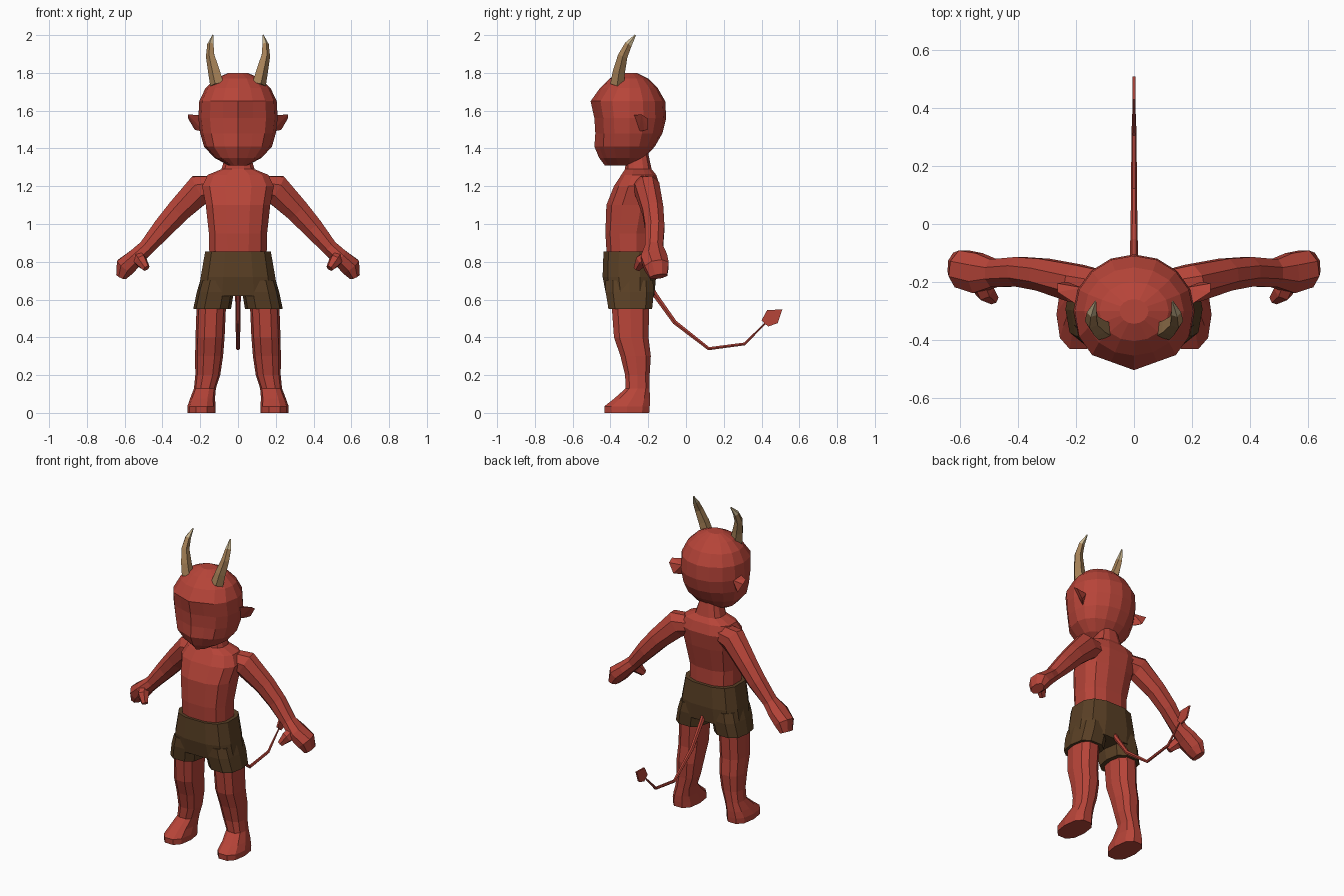
import bpy, bmesh
from math import sin, cos, pi, copysign
from mathutils import Vector

old = bpy.data.objects.get("Cube")
if old:
    bpy.data.objects.remove(old)


def material(name, rgb):
    m = bpy.data.materials.new(name)
    m.use_nodes = True
    m.diffuse_color = (*rgb, 1)
    m.node_tree.nodes["Principled BSDF"].inputs["Base Color"].default_value = (*rgb, 1)
    return m


RED = material("red_skin", (0.47, 0.058, 0.04))
BROWN = material("brown_cloth", (0.10, 0.05, 0.018))
TAN = material("tan_horn", (0.38, 0.22, 0.095))
CREAM = material("cream_horn_tip", (0.58, 0.46, 0.27))


def finish(name, bm, mats, mirror=False):
    bmesh.ops.recalc_face_normals(bm, faces=bm.faces)
    me = bpy.data.meshes.new(name)
    bm.to_mesh(me)
    bm.free()
    for m in mats:
        me.materials.append(m)
    ob = bpy.data.objects.new(name, me)
    bpy.context.collection.objects.link(ob)
    if mirror:
        mod = ob.modifiers.new("mirror", "MIRROR")
        mod.use_mirror_merge = False
    return ob


def skin(rings):
    """Join rings of points into a closed, capped surface."""
    bm = bmesh.new()
    loops = [[bm.verts.new(p) for p in r] for r in rings]
    n = len(loops[0])
    for a, b in zip(loops, loops[1:]):
        for i in range(n):
            j = (i + 1) % n
            bm.faces.new((a[i], a[j], b[j], b[i]))
    bm.faces.new(loops[0])
    bm.faces.new(loops[-1])
    return bm


def stack(rows, n, power=1.0, yc=None, wedge=None):
    """Horizontal rings from rows of (z, x centre, x radius, front y, back y)."""
    rings = []
    for z, xc, rx, yf, yb in rows:
        mid = (yf + yb) / 2 if yc is None else yc
        ring = []
        for k in range(n):
            a = 2 * pi * (k + (0 if wedge else 0.5)) / n
            s, c = (copysign(abs(v) ** power, v) if abs(v) > 1e-6 else 0 for v in (sin(a), cos(a)))
            depth = abs(c)
            if c > 0 and wedge and z < wedge:      # face ridge
                depth = 1 - 0.36 * abs(s) if abs(s) < 0.75 else c * 1.15
            y = mid - depth * (mid - yf) if c > 0 else mid + depth * (yb - mid)
            ring.append((xc + rx * s, y, z))
        rings.append(ring)
    return skin(rings)


def tube(path, n, hint):
    """Tube along rows of (x, y, z, radius across, radius along the hint axis)."""
    pts = [Vector(p[:3]) for p in path]
    rings = []
    for i, p in enumerate(path):
        t = (pts[min(i + 1, len(pts) - 1)] - pts[max(i - 1, 0)]).normalized()
        v = Vector(hint)
        v = (v - t * v.dot(t)).normalized()
        u = t.cross(v)
        rings.append([pts[i] + u * p[3] * cos(2 * pi * (k + 0.5) / n)
                      + v * p[4] * sin(2 * pi * (k + 0.5) / n) for k in range(n)])
    return skin(rings)


def hull(points):
    bm = bmesh.new()
    for p in points:
        bm.verts.new(p)
    bmesh.ops.convex_hull(bm, input=bm.verts)
    return bm


# Head with a ridged face and pointed chin
head = stack([
    (1.31, 0, .05, -.43, -.29), (1.35, 0, .125, -.46, -.22), (1.41, 0, .18, -.485, -.165),
    (1.48, 0, .2, -.48, -.125), (1.56, 0, .21, -.485, -.105), (1.65, 0, .205, -.505, -.11),
    (1.72, 0, .172, -.455, -.15), (1.77, 0, .12, -.405, -.2), (1.80, 0, .05, -.345, -.26),
], 16, yc=-.3, wedge=1.68)
finish("head", head, [RED])

# Ears
finish("ears", hull([(.18, -.29, 1.575), (.18, -.25, 1.49), (.18, -.22, 1.56),
                     (.265, -.235, 1.58), (.265, -.205, 1.56), (.23, -.2, 1.5),
                     (.215, -.22, 1.495)]), [RED], True)

# Horns, with paler tips chosen by height
horns = tube([(.108, -.365, 1.74, .04, .038), (.125, -.355, 1.81, .034, .034),
              (.145, -.335, 1.89, .025, .027), (.145, -.305, 1.95, .018, .02),
              (.133, -.268, 2.0, .003, .004)], 5, (0, 1, 0))
for f in horns.faces:
    f.material_index = int(f.calc_center_median().z > 1.94)
finish("horns", horns, [TAN, CREAM], True)

# Torso and neck
torso = stack([
    (.80, 0, .155, -.42, -.185), (.95, 0, .158, -.43, -.185), (1.10, 0, .175, -.425, -.15),
    (1.2, 0, .195, -.385, -.135), (1.26, 0, .165, -.345, -.155), (1.29, 0, .09, -.325, -.18),
    (1.38, 0, .062, -.315, -.2),
], 12, .75)
finish("torso", torso, [RED])

# Arms, hands and thumbs
finish("arms", tube([
    (.1, -.225, 1.2, .06, .065), (.2, -.205, 1.185, .085, .07), (.315, -.175, 1.07, .068, .06),
    (.395, -.165, .98, .06, .055), (.485, -.17, .875, .045, .052), (.54, -.17, .825, .048, .075),
    (.595, -.155, .775, .058, .07), (.618, -.145, .722, .03, .05),
], 8, (0, 1, 0)), [RED], True)
finish("thumbs", tube([(.54, -.18, .84, .035, .035), (.515, -.235, .805, .037, .035),
                       (.485, -.26, .765, .02, .02)], 6, (1, 0, 0)), [RED], True)

# Shorts: hip section and two leg sections
finish("shorts_hips", stack([
    (.62, 0, .218, -.425, -.165), (.72, 0, .202, -.445, -.155), (.855, 0, .178, -.44, -.165),
], 12, .7), [BROWN])
finish("shorts_legs", stack([
    (.55, .137, .1, -.415, -.175), (.64, .12, .098, -.43, -.165), (.7, .11, .09, -.43, -.17),
], 10, .75), [BROWN], True)

# Legs running down into feet
finish("legs", stack([
    (0, .193, .075, -.435, -.19), (.035, .193, .075, -.437, -.187), (.075, .188, .066, -.385, -.187),
    (.13, .175, .058, -.322, -.19), (.2, .16, .066, -.325, -.19), (.3, .153, .074, -.35, -.183),
    (.4, .148, .077, -.385, -.195), (.6, .14, .078, -.4, -.19),
], 10, .8), [RED], True)

# Tail with a flat pointed tip
finish("tail", tube([
    (0, -.21, .70, .016, .016), (0, -.16, .62, .015, .015), (0, -.06, .48, .013, .013),
    (0, .12, .34, .01, .01), (0, .31, .365, .009, .009), (0, .43, .485, .004, .004),
], 6, (1, 0, 0)), [RED])
spade = [(.40, .49), (.43, .545), (.51, .547), (.485, .475), (.435, .457)]
finish("tail_tip", hull([(s * .005, y, z) for y, z in spade for s in (-1, 1)]), [RED])
